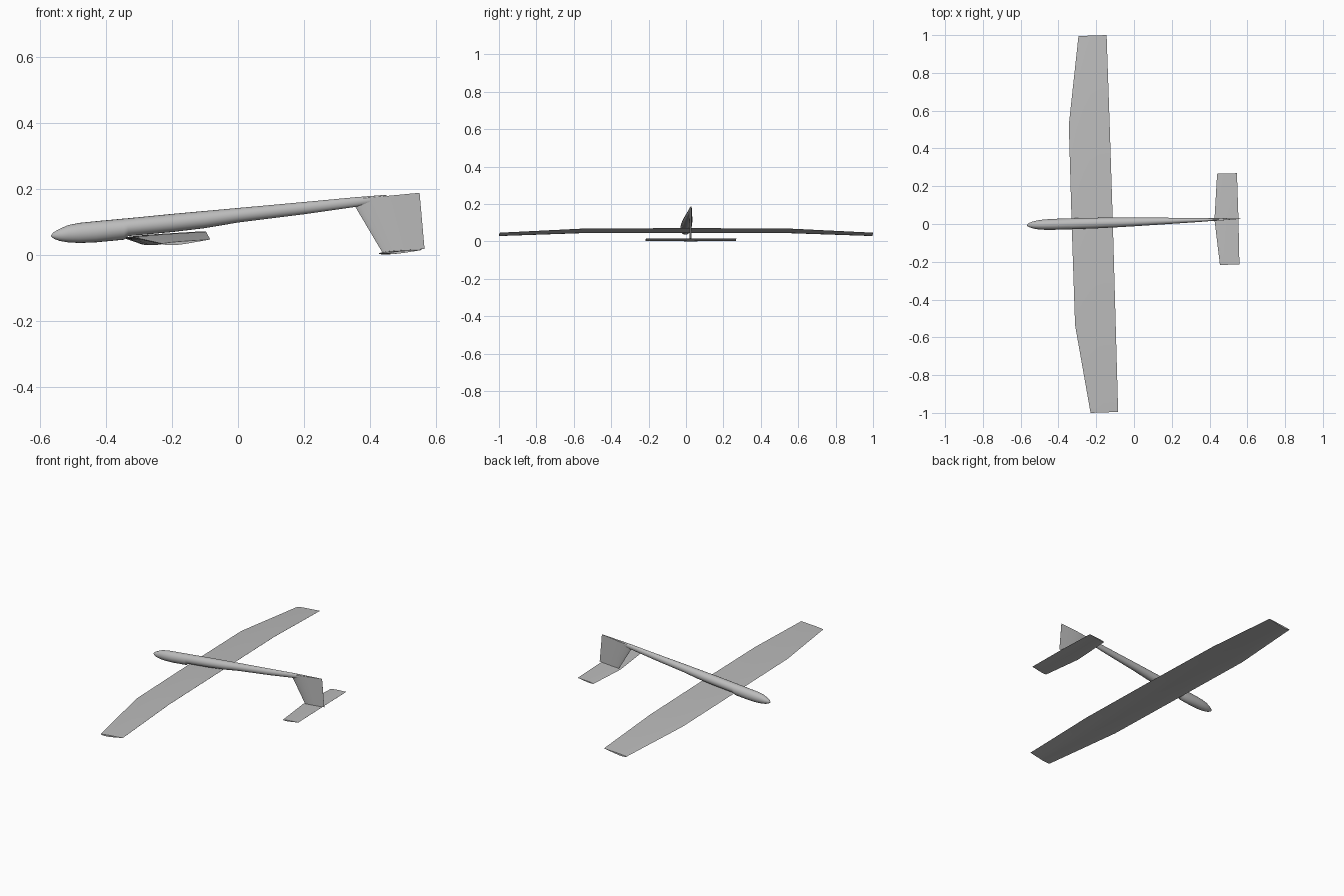
import bpy, bmesh, math
from mathutils import Vector

if "Cube" in bpy.data.objects:
    bpy.data.objects.remove(bpy.data.objects["Cube"])

grey = bpy.data.materials.new("light grey")
grey.diffuse_color = (0.5, 0.5, 0.5, 1)
grey.use_nodes = True
grey.node_tree.nodes["Principled BSDF"].inputs["Base Color"].default_value = grey.diffuse_color


def loft(name, rings, angle=35):
    """Skin a row of closed rings and cap both ends."""
    bm = bmesh.new()
    rows = [[bm.verts.new(p) for p in ring] for ring in rings]
    n = len(rows[0])
    for a, b in zip(rows, rows[1:]):
        for i in range(n):
            j = (i + 1) % n
            bm.faces.new((a[i], a[j], b[j], b[i]))
    bm.faces.new(rows[0])
    bm.faces.new(rows[-1])
    bmesh.ops.recalc_face_normals(bm, faces=bm.faces)
    mesh = bpy.data.meshes.new(name)
    bm.to_mesh(mesh)
    bm.free()
    obj = bpy.data.objects.new(name, mesh)
    bpy.context.collection.objects.link(obj)
    mesh.materials.append(grey)
    bpy.ops.object.select_all(action='DESELECT')
    obj.select_set(True)
    bpy.context.view_layer.objects.active = obj
    bpy.ops.object.shade_smooth_by_angle(angle=math.radians(angle))
    return obj


# Share of full thickness along the chord, nose to trailing edge
SHAPE = [(0.02, 0.3), (0.08, 0.62), (0.18, 0.9), (0.32, 1.0),
         (0.5, 0.85), (0.75, 0.45), (1.0, 0.04)]


def foil(lead, trail, plus, minus, normal):
    """Aerofoil ring between two edge points, bulging both ways along normal."""
    lead, trail, normal = Vector(lead), Vector(trail), Vector(normal)
    ring = [lead]
    ring += [lead.lerp(trail, t) + normal * plus * s for t, s in SHAPE]
    ring += [lead.lerp(trail, t) - normal * minus * s for t, s in reversed(SHAPE)]
    return ring


def axis_y(x):
    """Sideways position of the slightly yawed centre line."""
    return 0.011 + 0.03 * x


# Fuselage: x, bottom, top, half width
SECTIONS = [
    (-0.566, 0.056, 0.060, 0.003), (-0.558, 0.049, 0.069, 0.010),
    (-0.540, 0.042, 0.079, 0.017), (-0.515, 0.038, 0.090, 0.023),
    (-0.480, 0.036, 0.097, 0.027), (-0.430, 0.038, 0.102, 0.029),
    (-0.345, 0.046, 0.110, 0.029), (-0.332, 0.057, 0.111, 0.029),
    (-0.200, 0.069, 0.124, 0.028), (-0.100, 0.081, 0.133, 0.026),
    (0.000, 0.098, 0.142, 0.023), (0.200, 0.123, 0.160, 0.016),
    (0.360, 0.146, 0.175, 0.010), (0.450, 0.162, 0.182, 0.005),
]
SIDES = 20
rings = []
for x, low, high, half in SECTIONS:
    ring = []
    for k in range(SIDES):
        a = 2 * math.pi * k / SIDES
        ring.append((x, axis_y(x) + half * math.cos(a),
                     (low + high) / 2 + (high - low) / 2 * math.sin(a)))
    rings.append(ring)
loft("fuselage", rings)

# Wing: flat centre panels, drooping tapered tips, bulge on the underside
UP = (0, 0, 1)
loft("wing", [
    foil((-0.230, -1.000, 0.034), (-0.084, -0.995, 0.047), 0.002, 0.008, UP),
    foil((-0.312, -0.535, 0.052), (-0.097, -0.528, 0.070), 0.003, 0.011, UP),
    foil((-0.330, 0.000, 0.053), (-0.112, 0.006, 0.071), 0.003, 0.012, UP),
    foil((-0.345, 0.525, 0.052), (-0.129, 0.532, 0.070), 0.003, 0.011, UP),
    foil((-0.294, 0.995, 0.034), (-0.145, 1.000, 0.047), 0.002, 0.008, UP),
])

# Tail fin hanging below the boom
SIDE = (0.03, -1, 0)
loft("tail_fin", [
    foil((0.438, axis_y(0.438), 0.006), (0.565, axis_y(0.565), 0.018),
         0.005, 0.005, SIDE),
    foil((0.342, axis_y(0.342), 0.168), (0.550, axis_y(0.550), 0.188),
         0.008, 0.008, SIDE),
])

# Tailplane at the foot of the fin
loft("tailplane", [
    foil((0.455, -0.217, 0.005), (0.558, -0.214, 0.015), 0.003, 0.004, UP),
    foil((0.426, 0.024, 0.004), (0.553, 0.028, 0.017), 0.004, 0.006, UP),
    foil((0.440, 0.266, 0.005), (0.545, 0.269, 0.015), 0.003, 0.004, UP),
])
